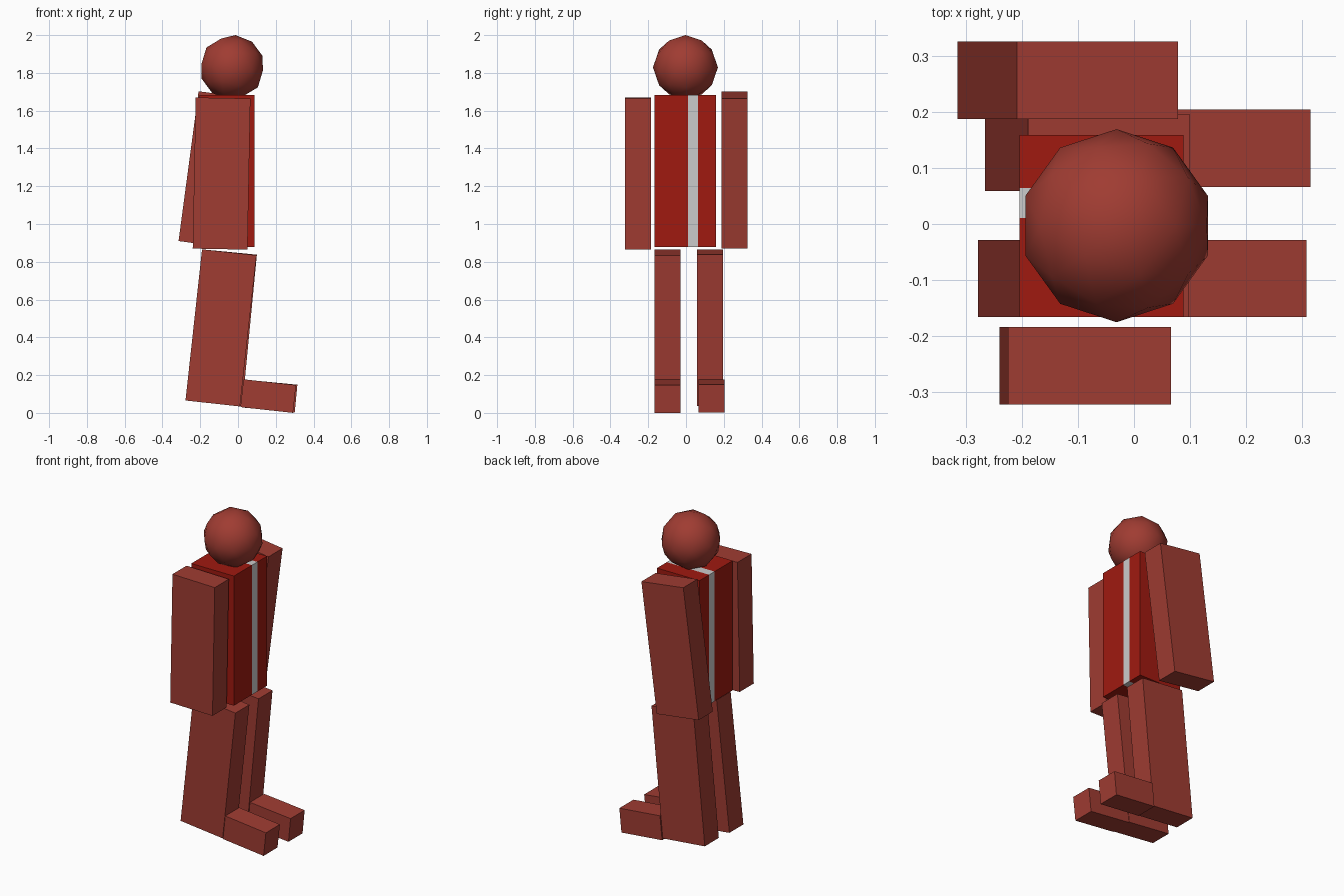
import bpy
from math import radians

if "Cube" in bpy.data.objects:
    bpy.data.objects.remove(bpy.data.objects["Cube"])


def material(name, rgb):
    m = bpy.data.materials.new(name)
    m.diffuse_color = (*rgb, 1)
    m.use_nodes = True
    m.node_tree.nodes["Principled BSDF"].inputs["Base Color"].default_value = m.diffuse_color
    return m


skin = material("dull_red", (0.35, 0.045, 0.032))
cloth = material("bright_red", (0.35, 0.01, 0.005))


def box(name, centre, size, tilt=0, mat=None):
    """Box tilted about the y axis, in degrees."""
    bpy.ops.mesh.primitive_cube_add(size=1, location=centre,
                                    rotation=(0, radians(tilt), 0))
    ob = bpy.context.object
    ob.name = name
    ob.scale = size
    bpy.ops.object.transform_apply(location=False, rotation=False, scale=True)
    if mat:
        ob.data.materials.append(mat)
    return ob


# Torso: two red blocks with a grey stripe slab between them
for name, y0, y1, mat in (("torso_wide_block", -0.166, 0.011, cloth),
                          ("torso_stripe", 0.011, 0.064, None),
                          ("torso_narrow_block", 0.064, 0.159, cloth)):
    box(name, (-0.058, (y0 + y1) / 2, 1.28), (0.292, y1 - y0, 0.804), 0, mat)

# Arms
box("front_arm", (-0.087, -0.253, 1.267), (0.29, 0.138, 0.80), 1.1, skin)
box("back_arm", (-0.118, 0.256, 1.287), (0.29, 0.138, 0.80), 7.6, skin)

# Legs
box("front_leg", (-0.09, -0.097, 0.450), (0.29, 0.137, 0.805), 6.25, skin)
box("back_leg", (-0.083, 0.127, 0.451), (0.29, 0.137, 0.805), 5.5, skin)

# Feet
box("front_foot", (0.160, -0.097, 0.089), (0.28, 0.137, 0.148), 6.25, skin)
box("back_foot", (0.168, 0.135, 0.089), (0.28, 0.138, 0.148), 5.5, skin)

# Head: low-poly ball, smooth shaded
bpy.ops.mesh.primitive_ico_sphere_add(subdivisions=2, radius=0.172,
                                      location=(-0.031, -0.003, 1.829),
                                      rotation=(0, radians(6), 0))
head = bpy.context.object
head.name = "head"
head.data.materials.append(skin)
bpy.ops.object.shade_smooth()
